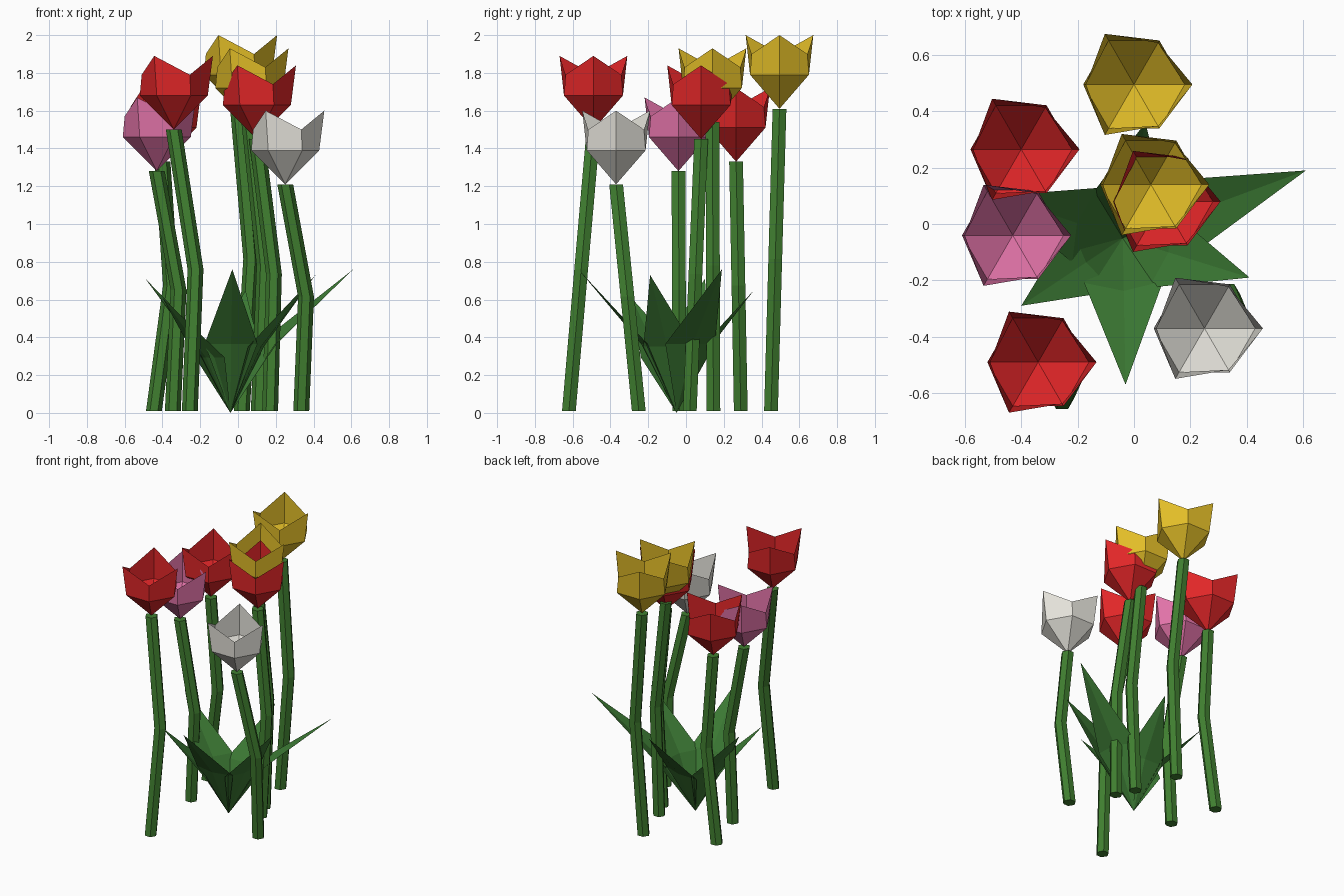
import bpy, bmesh, math
from mathutils import Vector

if "Cube" in bpy.data.objects:
    bpy.data.objects.remove(bpy.data.objects["Cube"])


def material(name, rgb):
    m = bpy.data.materials.new(name)
    lin = [(c / 255 / 12.92 if c <= 10 else ((c / 255 + 0.055) / 1.055) ** 2.4) for c in rgb]
    m.diffuse_color = (*lin, 1)
    m.use_nodes = True
    m.node_tree.nodes["Principled BSDF"].inputs["Base Color"].default_value = m.diffuse_color
    return m


RED = material("red_petal", (226, 38, 40))
GOLD = material("gold_petal", (227, 190, 40))
PINK = material("pink_petal", (226, 115, 168))
WHITE = material("white_petal", (228, 226, 218))
STEM = material("stem_green", (64, 127, 48))
LEAF = material("leaf_green", (60, 122, 52))


def finish(name, bm, mat, outward=True):
    if outward:
        bmesh.ops.recalc_face_normals(bm, faces=bm.faces)
    me = bpy.data.meshes.new(name)
    bm.to_mesh(me)
    bm.free()
    me.materials.append(mat)
    ob = bpy.data.objects.new(name, me)
    bpy.context.collection.objects.link(ob)


def ring(bm, centre, radii, heights, n=6):
    c = Vector(centre)
    return [bm.verts.new(c + Vector((radii[i % 2] * math.cos(math.tau * i / n),
                                     radii[i % 2] * math.sin(math.tau * i / n),
                                     heights[i % 2]))) for i in range(n)]


def bridge(bm, a, b):
    n = len(a)
    for i in range(n):
        j = (i + 1) % n
        bm.faces.new((a[i], a[j], b[j], b[i]))


# Six-sided open cup: point at the bottom, belly ring, zigzag rim
def bloom(name, at, mat):
    bm = bmesh.new()
    tip = bm.verts.new(at)
    belly = ring(bm, at, (0.18, 0.18), (0.18, 0.18))
    rim = ring(bm, at, (0.207, 0.17), (0.39, 0.29))
    for i in range(6):
        bm.faces.new((tip, belly[(i + 1) % 6], belly[i]))
    bridge(bm, belly, rim)
    finish(name, bm, mat, outward=False)


# Hexagonal stem with a single bend half way up
def stem(name, path):
    bm = bmesh.new()
    rings = [ring(bm, p, (0.042, 0.042), (0, 0)) for p in path]
    for a, b in zip(rings, rings[1:]):
        bridge(bm, a, b)
    bm.faces.new(rings[0][::-1])
    bm.faces.new(rings[-1])
    finish(name, bm, STEM)


# Folded kite leaf: root, keel, two side corners, tip
def leaf(name, root, tip, width=0.14):
    root, tip = Vector(root), Vector(tip)
    flat = Vector((tip.x - root.x, tip.y - root.y, 0))
    side = Vector((-flat.y, flat.x, 0)).normalized() * width
    bm = bmesh.new()
    r, t = bm.verts.new(root), bm.verts.new(tip)
    keel = bm.verts.new(root + flat * 0.36 + Vector((0, 0, tip.z * 0.48)))
    for s in (1, -1):
        corner = bm.verts.new(root + flat * 0.30 + side * s + Vector((0, 0, tip.z * 0.48)))
        for tri in ((r, keel, corner), (keel, t, corner)):
            bm.faces.new(tri if s > 0 else tri[::-1])
    finish(name, bm, LEAF, outward=False)


# Flowers: colour, cup bottom, foot x/y, bend x
flowers = [
    ("gold_tall", GOLD, (0.00, 0.495, 1.61), (0.02, 0.45), 0.07),
    ("gold_middle", GOLD, (0.06, 0.14, 1.54), (0.11, 0.145), 0.14),
    ("red_middle", RED, (0.10, 0.08, 1.45), (0.17, 0.02), 0.19),
    ("red_back", RED, (-0.40, 0.265, 1.33), (-0.445, 0.29), -0.355),
    ("pink", PINK, (-0.43, -0.04, 1.28), (-0.345, -0.035), -0.315),
    ("red_front", RED, (-0.34, -0.49, 1.50), (-0.255, -0.62), -0.225),
    ("white", WHITE, (0.25, -0.37, 1.21), (0.335, -0.25), 0.36),
]
for name, mat, top, foot, bend_x in flowers:
    bloom(name + "_bloom", top, mat)
    bend = (bend_x, (top[1] + foot[1]) / 2, top[2] * 0.5 + 0.01)
    stem(name + "_stem", [(*foot, 0.01), bend, top])

# Leaves fan out from one root
tips = [(0.61, 0.19, 0.76), (0.04, 0.36, 0.65), (-0.49, 0.10, 0.71),
        (-0.40, -0.29, 0.61), (-0.03, -0.57, 0.76), (0.41, -0.19, 0.73)]
for i, tip in enumerate(tips):
    leaf(f"leaf_{i + 1}", (-0.04, -0.05, 0.0), tip)
